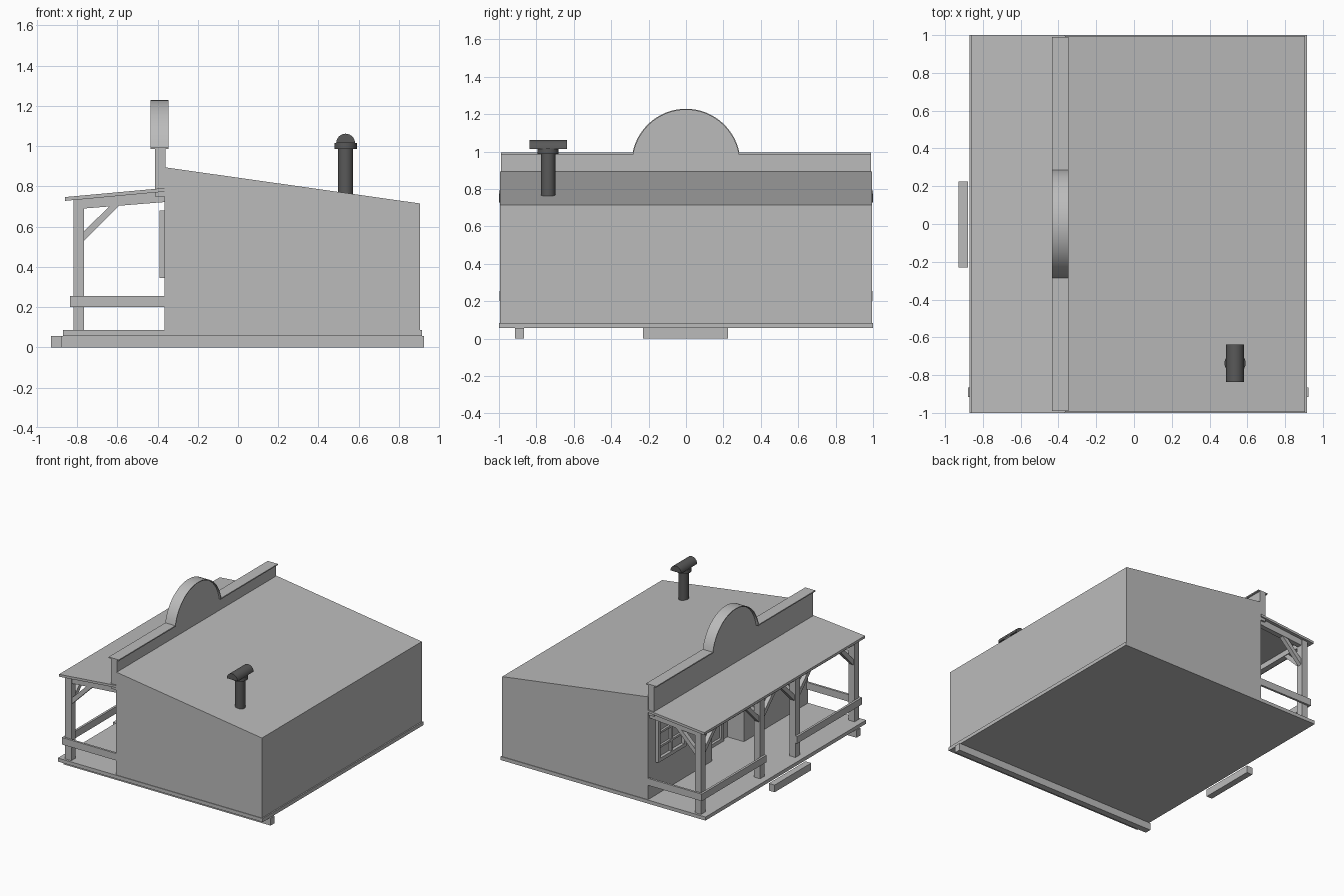
import bpy, bmesh, math
from mathutils import Vector

if "Cube" in bpy.data.objects:
    bpy.data.objects.remove(bpy.data.objects["Cube"])


def material(name, v):
    m = bpy.data.materials.new(name)
    m.diffuse_color = (v, v, v, 1)
    m.use_nodes = True
    m.node_tree.nodes["Principled BSDF"].inputs["Base Color"].default_value = m.diffuse_color
    return m


TIMBER = material("light grey timber", 0.5)
IRON = material("dark grey iron", 0.1)


def finish(name, bm, mat=TIMBER):
    bmesh.ops.recalc_face_normals(bm, faces=bm.faces)
    me = bpy.data.meshes.new(name)
    bm.to_mesh(me)
    bm.free()
    me.materials.append(mat)
    ob = bpy.data.objects.new(name, me)
    bpy.context.collection.objects.link(ob)
    return ob


def extrude(name, pts, vec, mat=TIMBER):
    """Closed polygon of 3D points pushed along a vector."""
    bm = bmesh.new()
    f = bm.faces.new([bm.verts.new(p) for p in pts])
    r = bmesh.ops.extrude_face_region(bm, geom=[f])
    verts = [g for g in r["geom"] if isinstance(g, bmesh.types.BMVert)]
    bmesh.ops.translate(bm, verts=verts, vec=vec)
    return finish(name, bm, mat)


def box(name, x0, x1, y0, y1, z0, z1):
    return extrude(name, [(x0, y0, z0), (x1, y0, z0), (x1, y1, z0), (x0, y1, z0)],
                   (0, 0, z1 - z0))


def side_profile(name, xz, y0, y1, mat=TIMBER):
    return extrude(name, [(x, y0, z) for x, z in xz], (0, y1 - y0, 0), mat)


def cylinder(name, x, y, z0, z1, r):
    bm = bmesh.new()
    bmesh.ops.create_cone(bm, cap_ends=True, segments=24, radius1=r, radius2=r, depth=z1 - z0)
    bmesh.ops.translate(bm, verts=bm.verts, vec=(x, y, (z0 + z1) / 2))
    ob = finish(name, bm, IRON)
    smooth(ob)
    return ob


def smooth(ob):
    bpy.ops.object.select_all(action='DESELECT')
    ob.select_set(True)
    bpy.context.view_layer.objects.active = ob
    bpy.ops.object.shade_smooth_by_angle(angle=math.radians(35))


WALL = -0.365   # plane of the shop front
PORCH = 0.085   # floor height

# Floor, ground beam and step
box("floor_slab", -0.87, 0.915, -1, 1, 0.057, PORCH)
box("ground_beam", -0.88, 0.925, -0.915, -0.865, 0, 0.057)
box("step", -0.93, -0.88, -0.23, 0.225, 0, 0.057)

# Main building with sloped roof: two wings and the part behind the entry recess
RECESS, BACK = 0.2, -0.22


def roof_z(x):
    return 0.895 - (x - WALL) * 0.18 / 1.27


bm = bmesh.new()
plan = [(WALL, -0.995), (0.905, -0.995), (0.905, 0.995), (WALL, 0.995),
        (WALL, RECESS), (BACK, RECESS), (BACK, -RECESS), (WALL, -RECESS)]
low = [bm.verts.new((x, y, PORCH)) for x, y in plan]
mid = [bm.verts.new((x, y, 0.72)) for x, y in plan[4:]]
top = [bm.verts.new((x, y, roof_z(x))) for x, y in plan[:4]]
bm.faces.new(low)
bm.faces.new(top)
for i in range(3):
    bm.faces.new((low[i], low[i + 1], top[i + 1], top[i]))
for i in range(3):
    bm.faces.new((low[4 + i], low[5 + i], mid[i + 1], mid[i]))
bm.faces.new(mid)
bm.faces.new((low[3], low[4], mid[0], mid[3], low[7], low[0], top[0], top[3]))
finish("building", bm)

# False front with round pediment
R, CZ, FLAT = 0.285, 0.938, 0.985
A0 = math.asin((FLAT - CZ) / R)


def skyline(r, flat, end):
    a0 = math.asin((flat - CZ) / r)
    arc = [(r * math.cos(a0 + (math.pi - 2 * a0) * i / 28),
            CZ + r * math.sin(a0 + (math.pi - 2 * a0) * i / 28)) for i in range(29)]
    return [(end, flat)] + arc + [(-end, flat)]


inner = skyline(R, FLAT, 0.99)
outer = skyline(R + 0.006, FLAT + 0.009, 0.99)
extrude("false_front", [(-0.413, y, z) for y, z in inner + [(-0.99, 0.75), (0.99, 0.75)]],
        (0.052, 0, 0))
cap = extrude("false_front_cap", [(-0.434, y, z) for y, z in inner + outer[::-1]], (0.088, 0, 0))
smooth(cap)

# Porch roof and the beams below it
side_profile("porch_roof", [(-0.86, 0.728), (WALL, 0.774), (WALL, 0.792), (-0.86, 0.747)], -1, 1)
box("porch_front_beam", -0.815, -0.77, -0.955, 0.955, 0.69, 0.732)

# Posts, diagonal braces and rails
PX, HALF = -0.792, 0.027


def brace(name, start, d):
    """Diagonal strut leaving a post in horizontal direction d."""
    d = Vector(d)
    s = Vector(start)
    across = Vector((-d.y, d.x, 0)) * 0.034
    pts = [s + d * u + Vector((0, 0, z)) - across / 2
           for u, z in ((0, 0.53), (0.175, 0.705), (0.13, 0.705), (0, 0.578))]
    extrude(name, pts, across)


for y in (-0.955, -0.22, 0.22, 0.955):
    box("porch_post", PX - HALF, PX + HALF, y - HALF, y + HALF, PORCH, 0.735)
    side_profile("porch_rafter", [(PX, 0.688), (WALL, 0.722), (WALL, 0.776), (PX, 0.736)],
                 y - 0.02, y + 0.02)
    brace("rafter_brace", (PX + HALF, y, 0), (1, 0, 0))
    for s in (-1, 1):
        if abs(y + s * 0.2) < 0.96:
            brace("beam_brace", (PX, y + s * HALF, 0), (0, s, 0))

for s in (-1, 1):
    lo, hi = sorted((s * 0.19, s * 0.998))
    box("front_rail", -0.836, -0.818, lo, hi, 0.2, 0.255)
    lo, hi = sorted((s * 0.981, s * 0.998))
    box("side_rail", -0.82, WALL, lo, hi, 0.2, 0.255)


# Framed openings standing out from a wall that faces the porch
def framed(name, wall, y0, y1, z0, z1, cols, rows, depth=0.025):
    w, thin = 0.028, 0.016
    for y in (y0, y1 - w):
        box(name + "_jamb", wall - depth, wall, y, y + w, z0, z1)
    for z in (z0, z1 - w):
        box(name + "_rail", wall - depth, wall, y0 + w, y1 - w, z, z + w)
    for i in range(1, cols):
        y = y0 + (y1 - y0) * i / cols
        box(name + "_mullion", wall - depth * 0.7, wall, y - thin / 2, y + thin / 2, z0 + w, z1 - w)
    for i in range(1, rows):
        z = z0 + (z1 - z0) * i / rows
        box(name + "_bar", wall - depth * 0.7, wall, y0 + w, y1 - w, z - thin / 2, z + thin / 2)


framed("left_window", WALL, 0.55, 0.9, 0.345, 0.68, 2, 3)
framed("right_window", WALL, -0.9, -0.55, 0.345, 0.68, 2, 3)
framed("door", BACK, -0.13, 0.13, PORCH, 0.64, 1, 2, 0.02)

# Stovepipe with collar and half-round hood
SX, SY = 0.535, -0.737
cylinder("stovepipe", SX, SY, 0.74, 1.02, 0.038)
cylinder("stovepipe_collar", SX, SY, 0.987, 1.016, 0.056)
hood = side_profile("stovepipe_hood",
                    [(SX + 0.047 * math.cos(math.pi * i / 12),
                      1.015 + 0.047 * math.sin(math.pi * i / 12)) for i in range(13)],
                    SY - 0.1, SY + 0.1, IRON)
smooth(hood)
